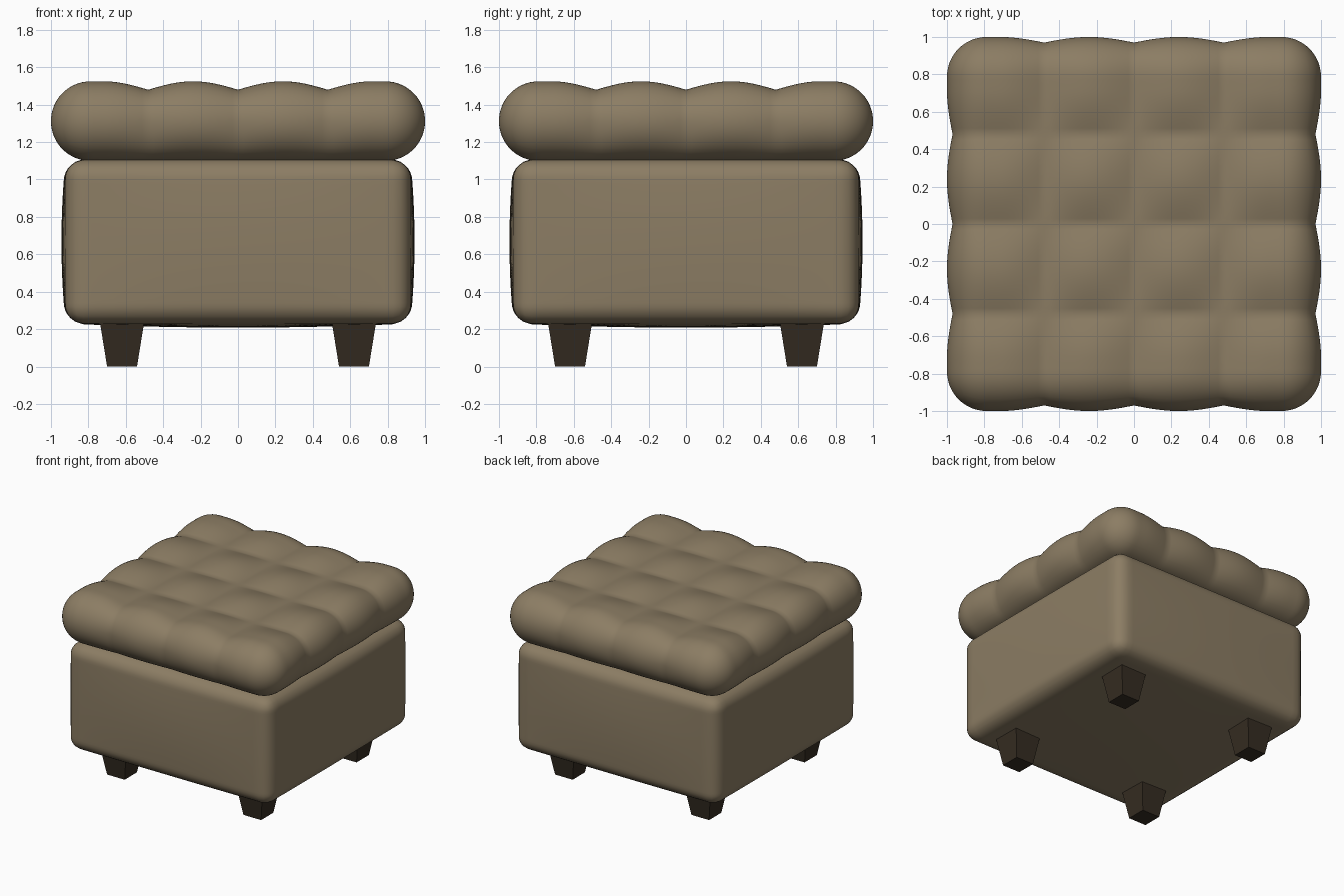
import bpy, bmesh, math
from mathutils import Vector

cube = bpy.data.objects.get("Cube")
if cube:
    bpy.data.objects.remove(cube, do_unlink=True)


def make_material(name, rgb):
    mat = bpy.data.materials.new(name)
    mat.use_nodes = True
    color = (*rgb, 1.0)
    mat.diffuse_color = color
    mat.node_tree.nodes["Principled BSDF"].inputs["Base Color"].default_value = color
    return mat


fabric = make_material("taupe fabric", (0.262, 0.205, 0.127))
wood = make_material("dark wood", (0.036, 0.026, 0.016))


def add_object(name, bm, mat, smooth):
    mesh = bpy.data.meshes.new(name)
    bm.to_mesh(mesh)
    bm.free()
    mesh.materials.append(mat)
    mesh.shade_smooth() if smooth else mesh.shade_flat()
    obj = bpy.data.objects.new(name, mesh)
    bpy.context.collection.objects.link(obj)
    return obj


def soft_box(name, center_z, half, radius, cuts, shape, spread=lambda t: t):
    """Rounded box; shape(point, normal) then puffs it out or tucks it in."""
    bm = bmesh.new()
    bmesh.ops.create_cube(bm, size=2)
    bmesh.ops.subdivide_edges(bm, edges=bm.edges[:], cuts=cuts, use_grid_fill=True)
    for v in bm.verts:
        p = Vector((spread(v.co.x) * half.x, spread(v.co.y) * half.y, v.co.z * half.z))
        core = Vector([max(-(h - radius), min(h - radius, c)) for c, h in zip(p, half)])
        n = (p - core).normalized()
        v.co = shape(core + n * radius, n) + Vector((0, 0, center_z))
    return add_object(name, bm, fabric, True)


# Upholstered body with gently bulging faces
BODY = Vector((0.922, 0.922, 0.437))


def bulge(p, n):
    u = [max(0, 1 - (c / h) ** 2) for c, h in zip(p, BODY)]
    return p + Vector((n.x * u[1] * u[2], n.y * u[0] * u[2], n.z * u[0] * u[1])) * 0.022


soft_box("body", 0.667, BODY, 0.1, 39, bulge)

# Tufted cushion: four by four pillows separated by pinched seams
SEAM = 0.48
LID = Vector((1.0, 1.0, 0.213))


def puff(c):
    c = abs(c)
    if c < SEAM:
        return math.sin(math.pi * c / SEAM)
    return math.sin(min(math.pi / 2, math.pi * (c - SEAM) / SEAM))


def tuft(p, n):
    top = max(0, n.z)
    flank = math.sqrt(max(0, 1 - n.z * n.z))
    px, py = puff(p.x), puff(p.y)
    p = p.copy()
    p.z -= 0.045 * (1 - px * py) * top
    p.x -= 0.03 * (1 - py) * n.x * flank
    p.y -= 0.03 * (1 - px) * n.y * flank
    return p


def seam_spread(t):
    # Lands a row of vertices on every seam
    a = abs(t)
    s = a * 2 * SEAM if a <= 0.5 else SEAM + (a - 0.5) * 2 * (1 - SEAM)
    return math.copysign(s, t)


soft_box("cushion", 1.312, LID, 0.2125, 63, tuft, seam_spread)

# Four tapered square feet
for side, sx in (("left", 1), ("right", -1)):
    for end, sy in (("front", -1), ("back", 1)):
        bm = bmesh.new()
        bmesh.ops.create_cone(bm, cap_ends=True, segments=4, depth=0.26,
                              radius1=0.08 * math.sqrt(2), radius2=0.122 * math.sqrt(2))
        for v in bm.verts:
            x, y, z = v.co
            k = math.sqrt(0.5)
            v.co = ((x - y) * k, (x + y) * k, z + 0.13)
        foot = add_object(f"{end}_{side}_foot", bm, wood, False)
        foot.location = (0.62 * sx, 0.62 * sy, 0)
